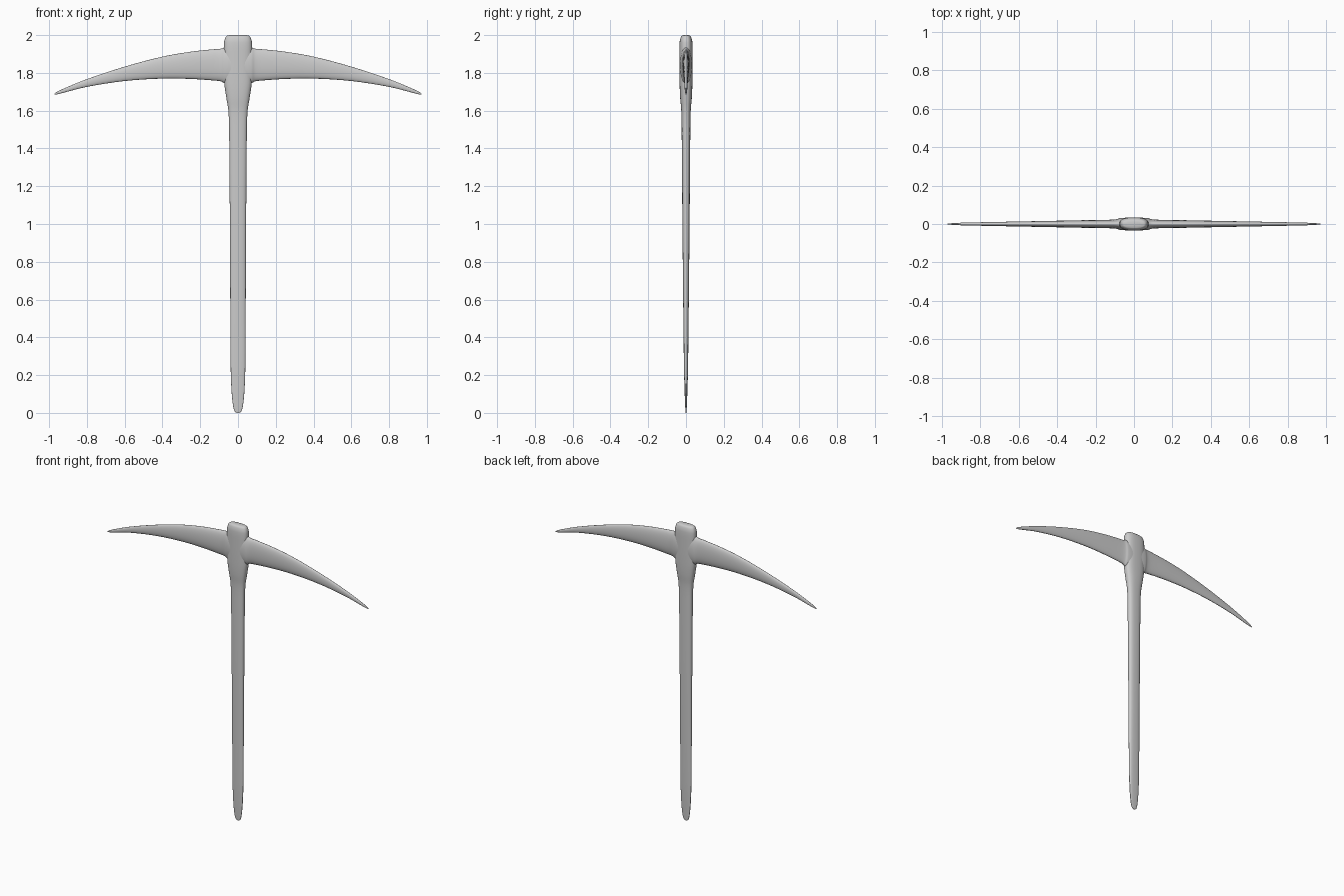
import bpy, bmesh, math
from mathutils import Vector

cube = bpy.data.objects.get("Cube")
if cube:
    bpy.data.objects.remove(cube)

grey = bpy.data.materials.new("plain grey")
grey.use_nodes = True
COLOUR = (0.6, 0.6, 0.6, 1)
grey.diffuse_color = COLOUR
grey.node_tree.nodes["Principled BSDF"].inputs["Base Color"].default_value = COLOUR


def smooth_stations(rows, steps=4):
    """Fill in a smooth run of stations between the given ones."""
    out = []
    for i in range(len(rows) - 1):
        a, b = Vector(rows[i]), Vector(rows[i + 1])
        before = Vector(rows[max(i - 1, 0)])
        after = Vector(rows[min(i + 2, len(rows) - 1)])
        # Slopes by distance along the part, so uneven spacing stays smooth
        span = b[0] - a[0]
        m0 = (b - before) * (span / (b[0] - before[0]))
        m1 = (after - a) * (span / (after[0] - a[0]))
        for s in range(steps):
            t = s / steps
            out.append(a * (2*t**3 - 3*t**2 + 1) + m0 * (t**3 - 2*t**2 + t)
                       + b * (3*t**2 - 2*t**3) + m1 * (t**3 - t**2))
    return out + [Vector(rows[-1])]


def loft(name, rows, place, power, sides=32):
    """Skin rounded sections; place maps a station and unit u, v to a point."""
    bm = bmesh.new()
    rings = []
    for row in smooth_stations(rows):
        ring = []
        for k in range(sides):
            a = 2 * math.pi * k / sides
            u, v = (math.copysign(abs(f) ** (2 / power), f)
                    for f in (math.cos(a), math.sin(a)))
            ring.append(bm.verts.new(place(row, u, v)))
        rings.append(ring)
    for r0, r1 in zip(rings, rings[1:]):
        for k in range(sides):
            n = (k + 1) % sides
            bm.faces.new((r0[k], r0[n], r1[n], r1[k]))
    bm.faces.new(rings[0])
    bm.faces.new(rings[-1])
    bmesh.ops.recalc_face_normals(bm, faces=bm.faces)
    mesh = bpy.data.meshes.new(name)
    bm.to_mesh(mesh)
    bm.free()
    mesh.materials.append(grey)
    obj = bpy.data.objects.new(name, mesh)
    bpy.context.collection.objects.link(obj)
    bpy.ops.object.select_all(action="DESELECT")
    obj.select_set(True)
    bpy.context.view_layer.objects.active = obj
    bpy.ops.object.shade_smooth_by_angle(angle=math.radians(50))
    return obj


# Handle with swollen head: height, half width, half depth
handle = [
    (0, 0.008, 0.002), (0.01, 0.019, 0.003), (0.05, 0.028, 0.005),
    (0.13, 0.035, 0.008), (0.25, 0.039, 0.011), (0.6, 0.041, 0.015),
    (1.0, 0.043, 0.019), (1.5, 0.047, 0.023), (1.6, 0.051, 0.025),
    (1.67, 0.062, 0.031), (1.75, 0.073, 0.034), (1.9, 0.075, 0.035),
    (1.96, 0.074, 0.034), (1.985, 0.067, 0.029), (1.997, 0.057, 0.021),
    (2.0, 0.044, 0.011),
]
loft("handle", handle, lambda r, u, v: (u * r[1], v * r[2], r[0]), 2.6)

# Curved pick arm: reach, top, bottom, half thickness
arm = [
    (0, 1.935, 1.74, 0.034), (0.07, 1.935, 1.745, 0.031),
    (0.09, 1.928, 1.755, 0.025), (0.13, 1.925, 1.76, 0.022),
    (0.25, 1.912, 1.768, 0.02), (0.4, 1.886, 1.77, 0.017),
    (0.6, 1.833, 1.757, 0.013), (0.8, 1.767, 1.726, 0.009),
    (0.92, 1.718, 1.696, 0.006), (0.96, 1.699, 1.686, 0.003),
    (0.972, 1.69, 1.685, 0.001),
]
for side, name in ((1, "left_pick_arm"), (-1, "right_pick_arm")):
    loft(name, arm, lambda r, u, v: (
        side * r[0], u * r[3], (r[1] + r[2]) / 2 + v * (r[1] - r[2]) / 2), 2.1)
